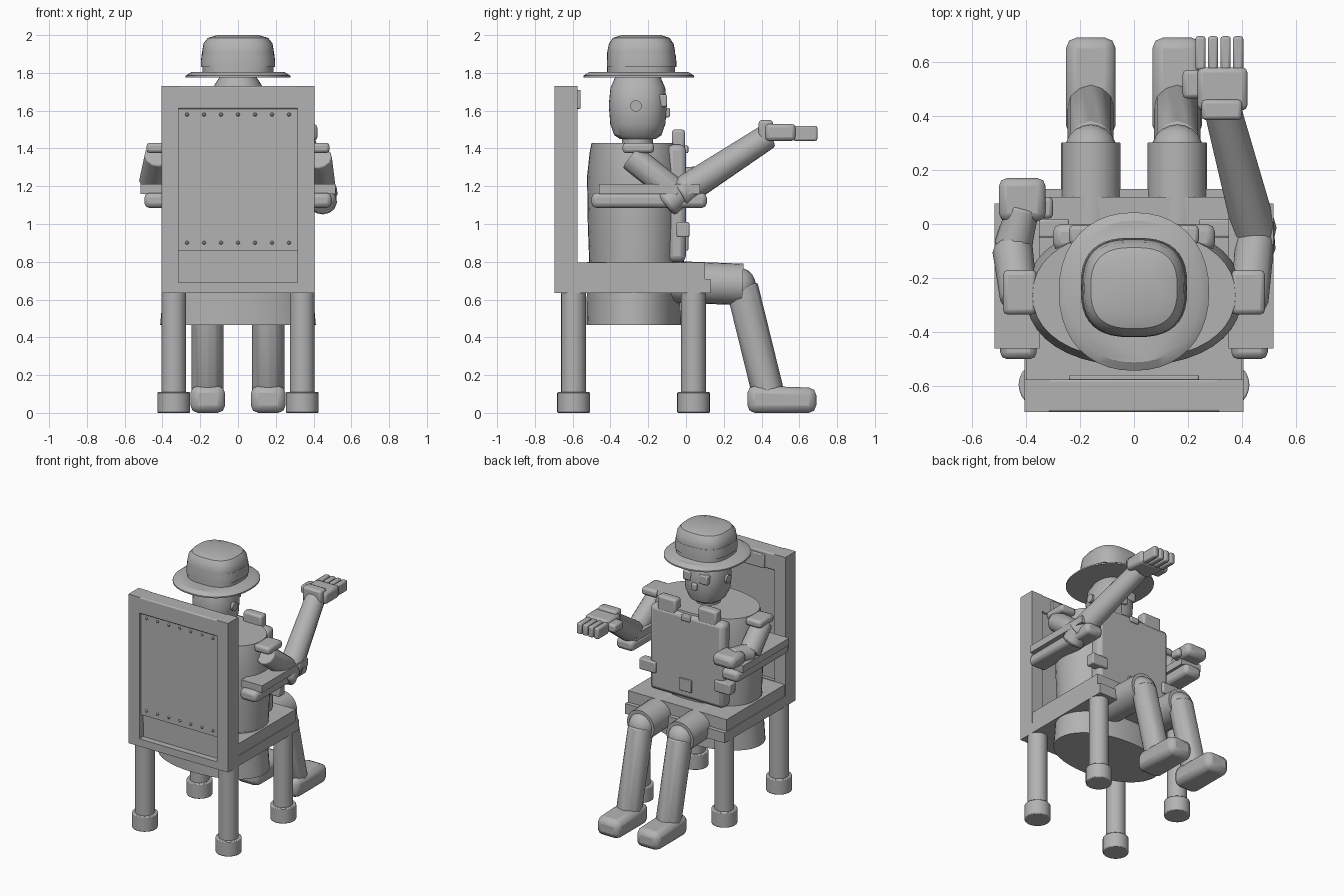
import bpy, bmesh, math
from mathutils import Vector, Matrix

old = bpy.data.objects.get("Cube")
if old:
    bpy.data.objects.remove(old, do_unlink=True)

grey = bpy.data.materials.new("plain grey")
grey.use_nodes = True
COLOUR = (0.45, 0.45, 0.45, 1)
grey.diffuse_color = COLOUR
grey.node_tree.nodes["Principled BSDF"].inputs["Base Color"].default_value = COLOUR


def finish(name, bm, bevel=0, segments=2, smooth=True):
    bmesh.ops.recalc_face_normals(bm, faces=bm.faces)
    mesh = bpy.data.meshes.new(name)
    bm.to_mesh(mesh)
    bm.free()
    mesh.materials.append(grey)
    ob = bpy.data.objects.new(name, mesh)
    bpy.context.collection.objects.link(ob)
    if bevel:
        mod = ob.modifiers.new("Bevel", 'BEVEL')
        mod.width, mod.segments = bevel, segments
        mod.limit_method = 'ANGLE'
    if smooth:
        bpy.ops.object.select_all(action='DESELECT')
        ob.select_set(True)
        bpy.context.view_layer.objects.active = ob
        bpy.ops.object.shade_smooth_by_angle(angle=math.radians(32))
    return ob


def box(name, x, y, z, bevel=0):
    """Box from (min, max) pairs."""
    bm = bmesh.new()
    bmesh.ops.create_cube(bm, size=1)
    for v in bm.verts:
        v.co = [(a + b) / 2 + (b - a) * c for (a, b), c in zip((x, y, z), v.co)]
    return finish(name, bm, bevel, smooth=bevel > 0)


def tube(name, a, b, r1, r2=None, sides=24, bevel=0):
    """Straight tube between two points."""
    a, b = Vector(a), Vector(b)
    d = b - a
    bm = bmesh.new()
    turn = d.to_track_quat('Z', 'Y').to_matrix().to_4x4()
    bmesh.ops.create_cone(bm, cap_ends=True, segments=sides, radius1=r1,
                          radius2=r2 or r1, depth=d.length,
                          matrix=Matrix.Translation((a + b) / 2) @ turn)
    return finish(name, bm, bevel)


def loft(name, rings, cy, power=2, sides=40, bevel=0):
    """Stack of rounded cross-sections given as (z, half width, half depth)."""
    bm = bmesh.new()
    loops = []
    for z, rx, ry in rings:
        loop = []
        for i in range(sides):
            t = math.tau * i / sides
            c, s = math.cos(t), math.sin(t)
            px = math.copysign(abs(c) ** (2 / power), c)
            py = math.copysign(abs(s) ** (2 / power), s)
            loop.append(bm.verts.new((rx * px, cy + ry * py, z)))
        loops.append(loop)
    for lo, hi in zip(loops, loops[1:]):
        for i in range(sides):
            j = (i + 1) % sides
            bm.faces.new((lo[i], lo[j], hi[j], hi[i]))
    bm.faces.new(loops[0])
    bm.faces.new(loops[-1])
    return finish(name, bm, bevel)


def span(side, a, b):
    return tuple(sorted((side * a, side * b)))


SIDES = ((1, "left"), (-1, "right"))

# Chair: seat, back frame, recessed panel
box("seat_base", (-.405, .405), (-.595, .13), (.635, .71))
box("seat_cushion", (-.4, .4), (-.595, .1), (.71, .795))
box("back_bottom_rail", (-.405, .405), (-.695, -.575), (.635, .69))
box("back_lower_ledge", (-.32, .32), (-.65, -.575), (.69, .8))
box("back_top_rail", (-.405, .405), (-.695, -.575), (1.61, 1.73), .008)
box("back_panel", (-.32, .32), (-.675, -.6), (.86, 1.62))
box("panel_foot", (-.32, .32), (-.655, -.6), (.8, .86))
box("headrest_pad", (-.24, .24), (-.58, -.558), (1.61, 1.71), .006)

# Rivets along the panel edges
bm = bmesh.new()
for z in (.9, 1.58):
    for i in range(7):
        bmesh.ops.create_uvsphere(bm, u_segments=8, v_segments=6, radius=.01,
                                  matrix=Matrix.Translation((-.27 + .09 * i, -.676, z)))
finish("panel_rivets", bm)

for s, side in SIDES:
    box(side + "_back_post", span(s, .315, .405), (-.695, -.575), (.69, 1.73))
    for y, end in ((-.595, "back"), (.04, "front")):
        tube(f"{side}_{end}_chair_leg", (s * .34, y, 0), (s * .34, y, .64), .066)
        tube(f"{side}_{end}_leg_cap", (s * .34, y, 0), (s * .34, y, .11), .087, bevel=.006)
    box(side + "_armrest", span(s, .35, .517), (-.46, .075), (1.16, 1.212))
    box(side + "_armrest_pad", span(s, .36, .495), (-.5, .11), (1.085, 1.165), .025)

# Torso and coat skirt
loft("torso", [(.78, .385, .25), (1, .395, .258), (1.25, .4, .262),
               (1.38, .385, .248), (1.43, .375, .238)], -.262, 2.2)
loft("coat_skirt", [(.465, .412, .25), (.66, .395, .248), (.8, .385, .248)], -.277, 2.1)

# Coat front and its trimmings
box("coat_front", (-.3, .3), (-.1, 0), (.8, 1.42), .03)
box("belt_buckle", (-.05, .05), (-.02, .012), (.86, .95), .004)
box("neck_bow", (-.035, .035), (-.02, .012), (1.375, 1.415), .006)

# Legs, collar and face pieces on both sides
for s, side in SIDES:
    x = s * .16
    box(side + "_lapel", span(s, .09, .24), (-.075, -.005), (1.39, 1.5), .015)
    box(side + "_pocket", span(s, .24, .37), (-.05, .018), (.93, 1.01), .008)
    tube(side + "_thigh", (x, -.1, .695), (x, .3, .68), .11)
    tube(side + "_shin", (x, .295, .67), (x, .435, .1), .086, sides=12, bevel=.01)
    bm = bmesh.new()
    bmesh.ops.create_uvsphere(bm, u_segments=20, v_segments=10, radius=.095,
                              matrix=Matrix.Translation((x, .275, .675)))
    finish(side + "_knee", bm)
    shoe = box(side + "_shoe", span(s, .068, .252), (.325, .69), (0, .145), .04)
    for v in shoe.data.vertices:
        if v.co.y > .5 and v.co.z > .1:
            v.co.z -= .012
    tube(side + "_ear", (s * .12, -.265, 1.625), (s * .163, -.265, 1.625), .03, sides=16)
    box(side + "_eye", span(s, .035, .1), (-.15, -.1), (1.62, 1.685), .008)
    box(side + "_shoulder_pad", span(s, .36, .485), (-.335, -.17), (1.375, 1.43), .018)

# Head and hat
loft("neck", [(1.38, .085, .082), (1.46, .085, .082)], -.257)
loft("head", [(1.45, .09, .095), (1.47, .115, .125), (1.53, .143, .146),
              (1.63, .15, .154), (1.72, .135, .145), (1.79, .09, .115)], -.255, 2.3)
box("nose", (-.02, .02), (-.14, -.085), (1.565, 1.615), .008)
loft("hat_brim", [(1.775, .278, .293), (1.785, .278, .293), (1.805, .245, .262)], -.25, 2.2)
loft("hat_crown", [(1.8, .188, .18), (1.91, .19, .18), (1.955, .183, .171),
                   (1.985, .16, .15), (2, .11, .105)], -.237, 2.7)
loft("hat_band", [(1.832, .197, .184), (1.86, .197, .184), (1.9, .192, .18)], -.235, 2.7)

# Outstretched arm
elbow = (.45, -.04, 1.155)
tube("raised_upper_arm", (.425, -.29, 1.355), elbow, .072, sides=12, bevel=.008)
tube("raised_elbow", (.45, -.11, 1.1), (.445, .01, 1.2), .075, .07, sides=12, bevel=.02)
tube("raised_forearm", elbow, (.325, .435, 1.465), .082, .068, sides=12, bevel=.008)
box("raised_cuff", (.25, .4), (.385, .46), (1.44, 1.55), .015)
box("raised_palm", (.235, .42), (.42, .58), (1.44, 1.53), .02)
for i in range(4):
    cx = .246 + .0465 * i
    box(f"raised_finger_{i + 1}", (cx - .019, cx + .019), (.57, .695), (1.44, 1.52), .01)
box("raised_thumb", (.18, .25), (.465, .57), (1.45, 1.51), .015)

# Resting arm
elbow = (-.45, -.09, 1.225)
tube("resting_upper_arm", (-.425, -.28, 1.365), elbow, .07, .075, sides=12, bevel=.008)
tube("resting_forearm", elbow, (-.41, .06, 1.245), .07, .06, sides=12, bevel=.008)
box("resting_hand", (-.5, -.327), (.01, .17), (1.2, 1.29), .03)
box("resting_thumb", (-.345, -.3), (.02, .1), (1.205, 1.26), .015)
